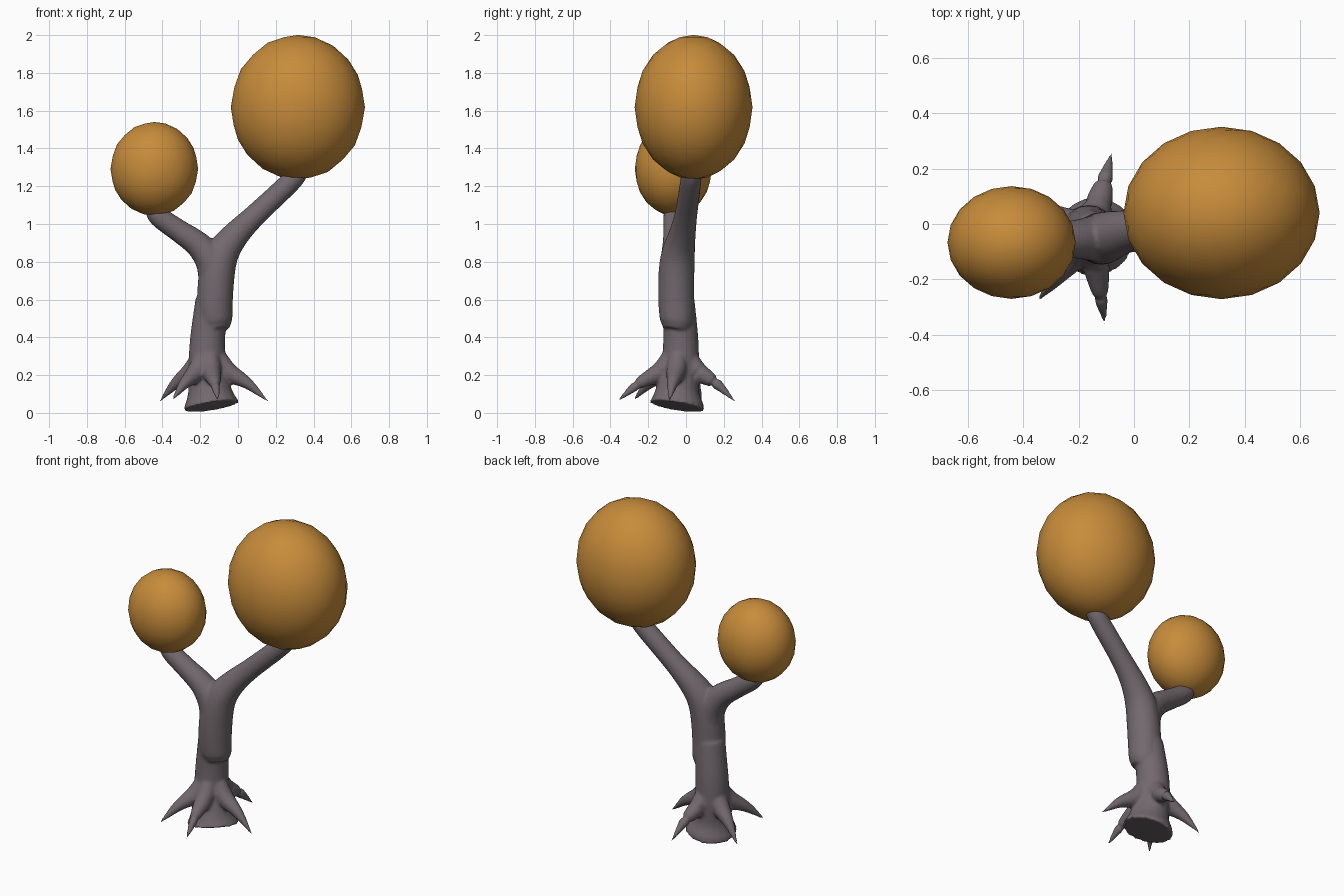
import bpy, bmesh, math
from mathutils import Vector

cube = bpy.data.objects.get("Cube")
if cube:
    bpy.data.objects.remove(cube, do_unlink=True)


def material(name, rgb):
    m = bpy.data.materials.new(name)
    m.use_nodes = True
    m.diffuse_color = (*rgb, 1)
    bsdf = m.node_tree.nodes["Principled BSDF"]
    bsdf.inputs["Base Color"].default_value = (*rgb, 1)
    bsdf.inputs["Roughness"].default_value = 0.9
    return m


bark = material("bark grey", (0.17, 0.14, 0.155))
foliage = material("foliage amber", (0.57, 0.26, 0.043))


def add_object(name, bm, mat):
    bmesh.ops.recalc_face_normals(bm, faces=bm.faces)
    me = bpy.data.meshes.new(name)
    bm.to_mesh(me)
    bm.free()
    me.materials.append(mat)
    me.shade_smooth()
    ob = bpy.data.objects.new(name, me)
    bpy.context.collection.objects.link(ob)
    return ob


def spline(points, steps=5):
    """Catmull-Rom resampling of (x, y, z, radius) points."""
    p = [Vector(q) for q in points]
    p = [2 * p[0] - p[1]] + p + [2 * p[-1] - p[-2]]
    out = []
    for a, b, c, d in zip(p, p[1:], p[2:], p[3:]):
        for i in range(steps):
            t = i / steps
            out.append(0.5 * (2 * b + (c - a) * t + (2 * a - 5 * b + 4 * c - d) * t * t
                              + (3 * b - a - 3 * c + d) * t ** 3))
    return out + [p[-2]]


def tube(bm, points, start_normal=None, sides=20):
    """Closed tapered tube through the points."""
    pts = spline(points)
    rings = []
    for i, p in enumerate(pts):
        n = pts[min(i + 1, len(pts) - 1)].xyz - pts[max(i - 1, 0)].xyz
        if i == 0 and start_normal:
            n = Vector(start_normal)
        n.normalize()
        u = Vector((0, 1, 0)) if abs(n.y) < 0.8 else Vector((1, 0, 0))
        u = (u - n * u.dot(n)).normalized()
        v = n.cross(u)
        rings.append([bm.verts.new(p.xyz + p.w * (u * math.cos(a) + v * math.sin(a)))
                      for a in (math.tau * k / sides for k in range(sides))])
    for r, s in zip(rings, rings[1:]):
        for k in range(sides):
            j = (k + 1) % sides
            bm.faces.new((r[k], r[j], s[j], s[k]))
    bm.faces.new(rings[0][::-1])
    bm.faces.new(rings[-1])


wood = bmesh.new()
# Lower trunk with a slanted cut base
tube(wood, [(-0.14, -0.05, 0.035, 0.15), (-0.15, -0.045, 0.12, 0.115),
            (-0.163, -0.03, 0.25, 0.1), (-0.16, -0.028, 0.4, 0.093),
            (-0.14, -0.04, 0.6, 0.085)], start_normal=(-0.16, 0.16, 1))
# Upper trunk overhanging as a ledge, running into the large branch
tube(wood, [(-0.115, -0.055, 0.44, 0.07), (-0.12, -0.048, 0.49, 0.09),
            (-0.122, -0.052, 0.6, 0.095), (-0.11, -0.05, 0.75, 0.095),
            (-0.08, -0.04, 0.85, 0.088), (-0.01, -0.02, 0.945, 0.072),
            (0.095, 0.0, 1.05, 0.06), (0.28, 0.025, 1.225, 0.056),
            (0.33, 0.03, 1.29, 0.05)])
# Small branch
tube(wood, [(-0.12, -0.05, 0.7, 0.088), (-0.14, -0.052, 0.8, 0.085),
            (-0.21, -0.055, 0.89, 0.07), (-0.315, -0.06, 0.965, 0.06),
            (-0.42, -0.065, 1.04, 0.055), (-0.45, -0.067, 1.09, 0.045)])
# Thorn-like roots flaring from the trunk
core = Vector((-0.155, -0.035, 0))
for tip in ((0.16, -0.09, 0.06), (-0.105, -0.365, 0.06), (-0.35, -0.28, 0.065),
            (-0.415, 0.085, 0.06), (-0.08, 0.26, 0.06)):
    t = Vector(tip)
    out = t - core
    out.z = 0
    length = out.length
    out.normalize()
    path = [(0.05, 0.29, 0.05), (0.1, 0.22, 0.053),
            (0.1 + (length - 0.1) * 0.5, 0.155, 0.031), (length, t.z, 0.004)]
    tube(wood, [(*(core + out * d + Vector((0, 0, z))), r) for d, z, r in path], sides=12)

trunk = add_object("trunk_and_branches", wood, bark)
remesh = trunk.modifiers.new("fuse", "REMESH")
remesh.mode = "VOXEL"
remesh.voxel_size = 0.009
remesh.use_smooth_shade = True
smooth = trunk.modifiers.new("soften", "SMOOTH")
smooth.factor = 0.5
smooth.iterations = 6

# Foliage balls
for name, centre, radii in (
        ("large_foliage", (0.317, 0.04, 1.618), (0.355, 0.312, 0.383)),
        ("small_foliage", (-0.443, -0.067, 1.292), (0.232, 0.204, 0.248))):
    bm = bmesh.new()
    bmesh.ops.create_icosphere(bm, subdivisions=3, radius=1)
    bmesh.ops.scale(bm, vec=radii, verts=bm.verts)
    bmesh.ops.translate(bm, vec=centre, verts=bm.verts)
    add_object(name, bm, foliage)
